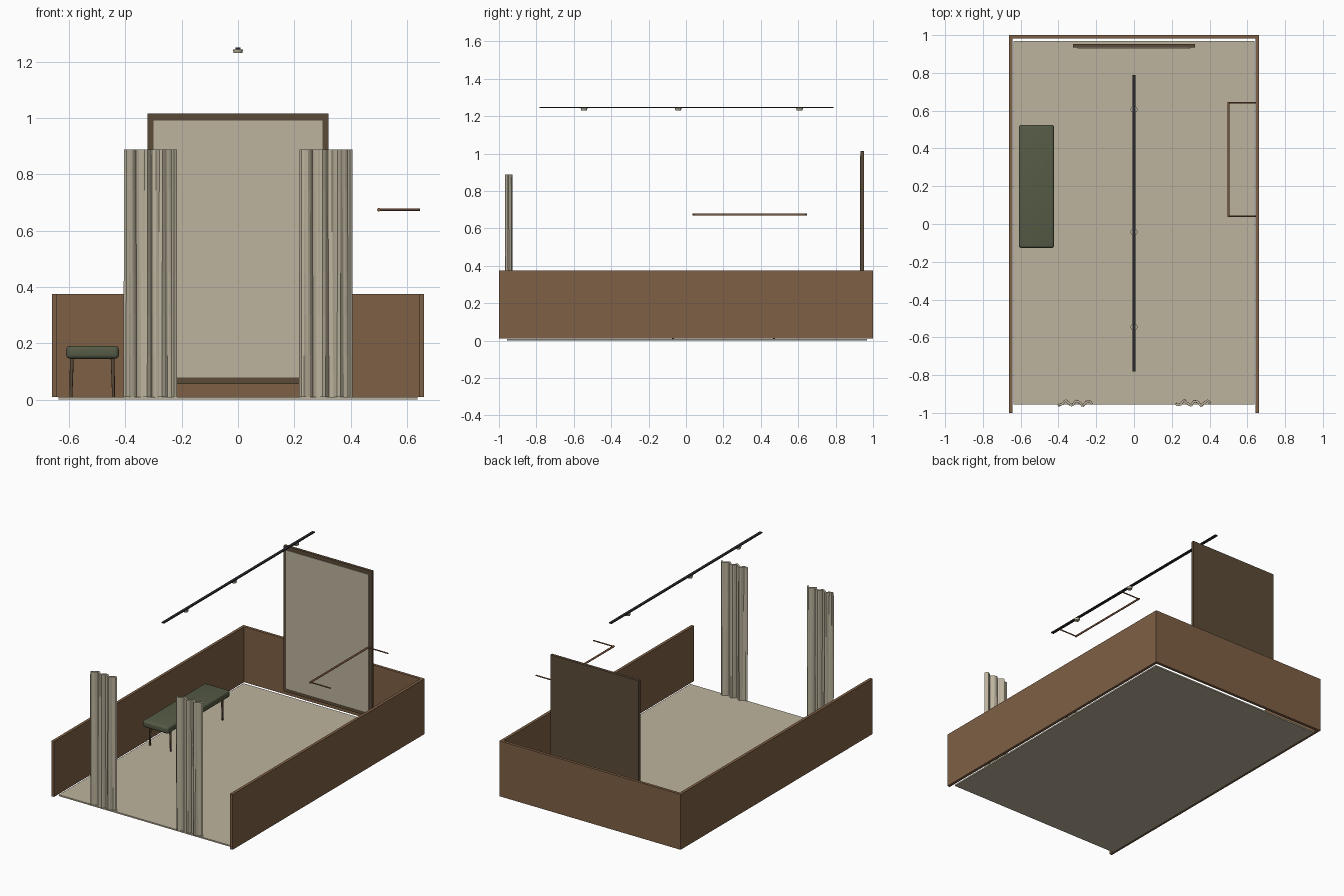
import bpy, bmesh
from math import sin, pi
from mathutils import Vector

if "Cube" in bpy.data.objects:
    bpy.data.objects.remove(bpy.data.objects["Cube"], do_unlink=True)


def material(name, rgb):
    m = bpy.data.materials.new(name)
    m.use_nodes = True
    m.diffuse_color = (*rgb, 1)
    m.node_tree.nodes["Principled BSDF"].inputs["Base Color"].default_value = (*rgb, 1)
    return m


BEIGE = material("beige", (0.51, 0.456, 0.342))
WALL = material("brown_wall", (0.212, 0.117, 0.06))
DARK = material("dark_wood", (0.107, 0.07, 0.04))
RAIL = material("warm_wood", (0.21, 0.09, 0.045))
GREEN = material("olive_green", (0.093, 0.105, 0.061))
BLACK = material("black_metal", (0.024, 0.024, 0.027))


def finish(name, bm, mat):
    bmesh.ops.recalc_face_normals(bm, faces=bm.faces)
    mesh = bpy.data.meshes.new(name)
    bm.to_mesh(mesh)
    bm.free()
    mesh.materials.append(mat)
    ob = bpy.data.objects.new(name, mesh)
    bpy.context.collection.objects.link(ob)
    return ob


def smooth(ob, degrees=40):
    bpy.ops.object.select_all(action='DESELECT')
    ob.select_set(True)
    bpy.context.view_layer.objects.active = ob
    bpy.ops.object.shade_smooth_by_angle(angle=degrees * pi / 180)


def box(name, mat, x, y, z, bevel=0):
    """Box from (min, max) ranges, with optional rounded edges."""
    bm = bmesh.new()
    bmesh.ops.create_cube(bm, size=1)
    for v in bm.verts:
        v.co = [sum(r) / 2 + c * (r[1] - r[0]) for r, c in zip((x, y, z), v.co)]
    if bevel:
        bmesh.ops.bevel(bm, geom=bm.edges[:], offset=bevel, segments=4,
                        profile=0.5, affect='EDGES')
    ob = finish(name, bm, mat)
    if bevel:
        smooth(ob)
    return ob


def rod(name, mat, start, end, r1, r2, sides=16):
    """Round bar between two points, tapering from r1 to r2."""
    a, b = Vector(start), Vector(end)
    bm = bmesh.new()
    bmesh.ops.create_cone(bm, cap_ends=True, segments=sides, radius1=r1,
                          radius2=r2, depth=(b - a).length)
    turn = (b - a).to_track_quat('Z', 'Y')
    for v in bm.verts:
        v.co = turn @ v.co + (a + b) / 2
    ob = finish(name, bm, mat)
    smooth(ob)
    return ob


def curtain(name, x0, phase):
    """Hanging cloth: wavy grid given thickness."""
    cols, rows, width, low, high = 30, 6, 0.18, 0.01, 0.888
    bm = bmesh.new()
    grid = []
    for j in range(rows + 1):
        t = j / rows
        line = []
        for i in range(cols + 1):
            u = i / cols
            y = -0.948 + 0.011 * sin(6 * pi * u + phase) \
                + 0.003 * sin(14 * pi * u + phase + t)
            line.append(bm.verts.new((x0 + u * width, y, low + t * (high - low))))
        grid.append(line)
    for a, b in zip(grid, grid[1:]):
        for i in range(cols):
            bm.faces.new((a[i], a[i + 1], b[i + 1], b[i]))
    ob = finish(name, bm, BEIGE)
    mod = ob.modifiers.new("thickness", 'SOLIDIFY')
    mod.thickness = 0.012
    mod.offset = 0
    return ob


# Floor and low walls
box("floor", BEIGE, (-0.637, 0.637), (-0.956, 0.968), (0, 0.009))
for side, s in (("left", 1), ("right", -1)):
    box(side + "_wall", WALL, sorted((s * 0.642, s * 0.661)), (-1, 1), (0.01, 0.375))
box("back_wall", WALL, (-0.642, 0.642), (0.981, 1), (0.01, 0.375))

# Tall framed panel at the back
box("panel_frame", DARK, (-0.322, 0.322), (0.934, 0.953), (0.055, 1.015))
box("panel_face", BEIGE, (-0.3, 0.3), (0.93, 0.935), (0.079, 0.991))

# Curtains at the front opening
curtain("right_curtain", -0.402, 3.6)
curtain("left_curtain", 0.222, 3.2)

# Bench with rounded cushion and slim legs
box("bench_cushion", GREEN, (-0.61, -0.423), (-0.127, 0.525), (0.145, 0.191), 0.014)
for x, dx in ((-0.59, 0.003), (-0.445, -0.003)):
    for y in (-0.07, 0.47):
        rod("bench_leg", DARK, (x - dx, y, 0.009), (x, y, 0.148), 0.005, 0.007, 10)

# Wall rail with two arms
rail_z = 0.674
rod("hand_rail", RAIL, (0.5, 0.036, rail_z), (0.5, 0.646, rail_z), 0.006, 0.006)
for y in (0.041, 0.641):
    rod("rail_arm", RAIL, (0.5, y, rail_z), (0.646, y, rail_z), 0.004, 0.004, 10)

# Overhead track with small lamps
box("light_track", BLACK, (-0.009, 0.009), (-0.782, 0.789), (1.243, 1.25))
for y in (-0.545, -0.042, 0.607):
    rod("track_lamp", BEIGE, (0, y, 1.23), (0, y, 1.243), 0.015, 0.018, 20)
